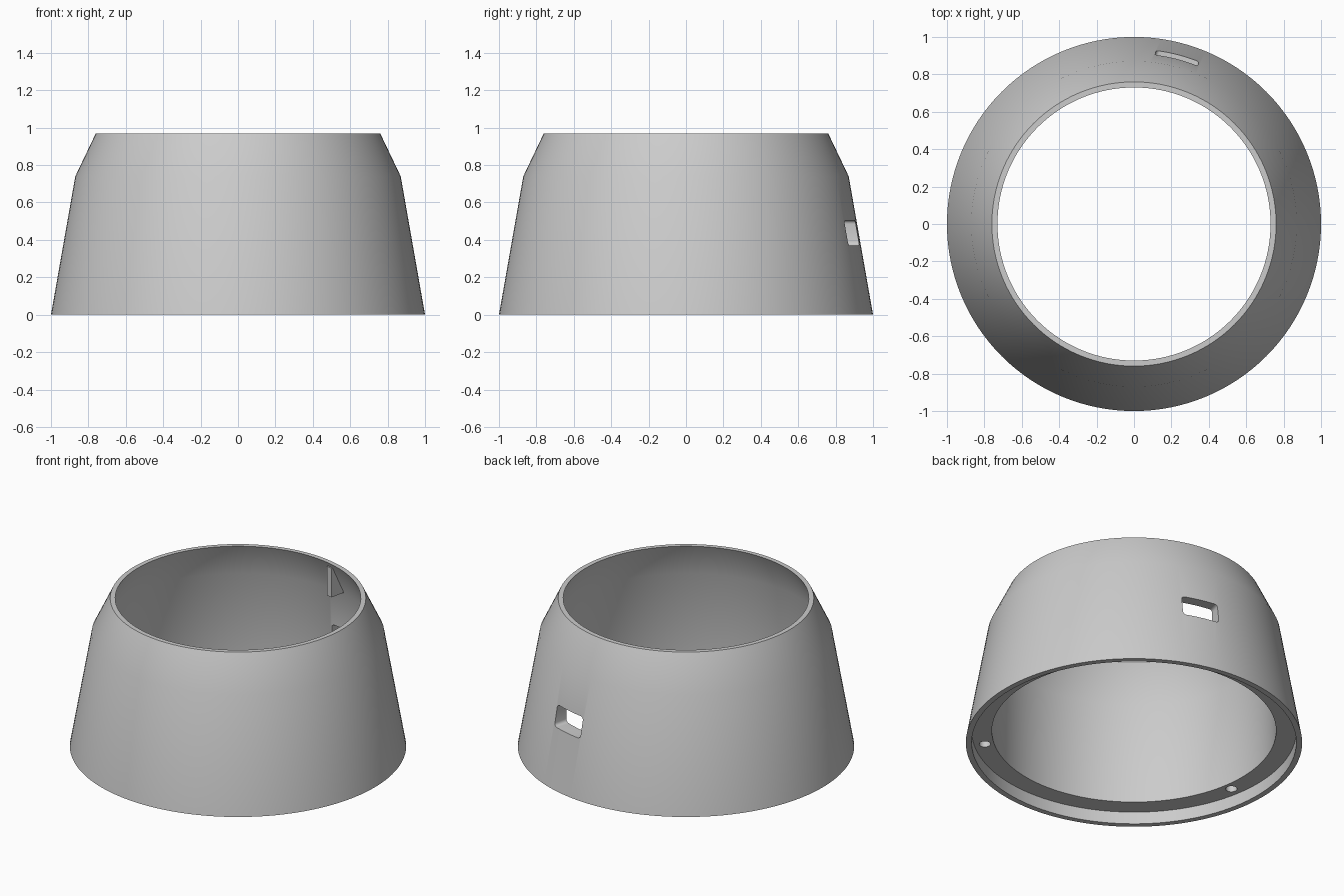
import bpy, bmesh
from math import radians, pi, cos, sin
from mathutils import Matrix

cube = bpy.data.objects.get("Cube")
if cube:
    bpy.data.objects.remove(cube, do_unlink=True)

grey = bpy.data.materials.new("plain_grey")
grey.use_nodes = True
colour = (0.6, 0.6, 0.6, 1)
grey.diffuse_color = colour
grey.node_tree.nodes["Principled BSDF"].inputs["Base Color"].default_value = colour


def make_object(name, bm):
    bmesh.ops.recalc_face_normals(bm, faces=bm.faces)
    mesh = bpy.data.meshes.new(name)
    bm.to_mesh(mesh)
    bm.free()
    mesh.materials.append(grey)
    obj = bpy.data.objects.new(name, mesh)
    bpy.context.collection.objects.link(obj)
    return obj


def lathe(name, profile, segments=128):
    """Spin a closed (radius, height) profile around z."""
    bm = bmesh.new()
    rings = []
    for i in range(segments):
        a = 2 * pi * i / segments
        rings.append([bm.verts.new((r * cos(a), r * sin(a), z)) for r, z in profile])
    n = len(profile)
    for i in range(segments):
        a, b = rings[i], rings[(i + 1) % segments]
        for j in range(n):
            k = (j + 1) % n
            bm.faces.new((a[j], b[j], b[k], a[k]))
    return make_object(name, bm)


def cut(target, cutter):
    mod = target.modifiers.new("cut", 'BOOLEAN')
    mod.operation = 'DIFFERENCE'
    mod.solver = 'EXACT'
    mod.object = cutter
    bpy.context.view_layer.objects.active = target
    bpy.ops.object.modifier_apply(modifier=mod.name)
    bpy.data.objects.remove(cutter, do_unlink=True)


# Tapered ring with a recessed underside and a chamfered top
shell = lathe("tapered_ring", [
    (1.0, 0), (0.87, 0.74), (0.76, 0.97), (0.73, 0.97),
    (0.84, 0.74), (0.845, 0.08), (0.965, 0.08), (0.965, 0)])

# Rounded window through the back wall
SLOT_ANGLE = radians(75.5)
bm = bmesh.new()
bmesh.ops.create_cube(bm, size=1, matrix=Matrix.Diagonal((0.4, 0.235, 0.135, 1)))
radial = [e for e in bm.edges
          if abs(e.verts[0].co.x - e.verts[1].co.x) > 0.1]
bmesh.ops.bevel(bm, geom=radial, offset=0.02, segments=4, profile=0.5, affect='EDGES')
bm.transform(Matrix.Rotation(SLOT_ANGLE, 4, 'Z') @ Matrix.Translation((0.9, 0, 0.437)))
cut(shell, make_object("window_cutter", bm))

# Three blind screw holes in the underside ledge
for i in range(3):
    a = radians(70 + 120 * i)
    bm = bmesh.new()
    bmesh.ops.create_cone(bm, cap_ends=True, segments=24, radius1=0.034, radius2=0.034,
                          depth=0.25,
                          matrix=Matrix.Translation((0.9 * cos(a), 0.9 * sin(a), 0.155)))
    cut(shell, make_object("hole_cutter", bm))

# Small triangular rib under the top taper, above the window
bm = bmesh.new()
section = [(0.735, 0.75), (0.85, 0.75), (0.755, 0.94), (0.735, 0.94)]
sides = [[bm.verts.new((r, t, z)) for r, z in section] for t in (-0.02, 0.02)]
for side in sides:
    bm.faces.new(side)
for j in range(4):
    k = (j + 1) % 4
    bm.faces.new((sides[0][j], sides[0][k], sides[1][k], sides[1][j]))
bm.transform(Matrix.Rotation(radians(77.5), 4, 'Z'))
make_object("inner_rib", bm)

# Smooth walls, sharp rims
bpy.ops.object.select_all(action='DESELECT')
shell.select_set(True)
bpy.context.view_layer.objects.active = shell
bpy.ops.object.shade_smooth_by_angle(angle=radians(30))
